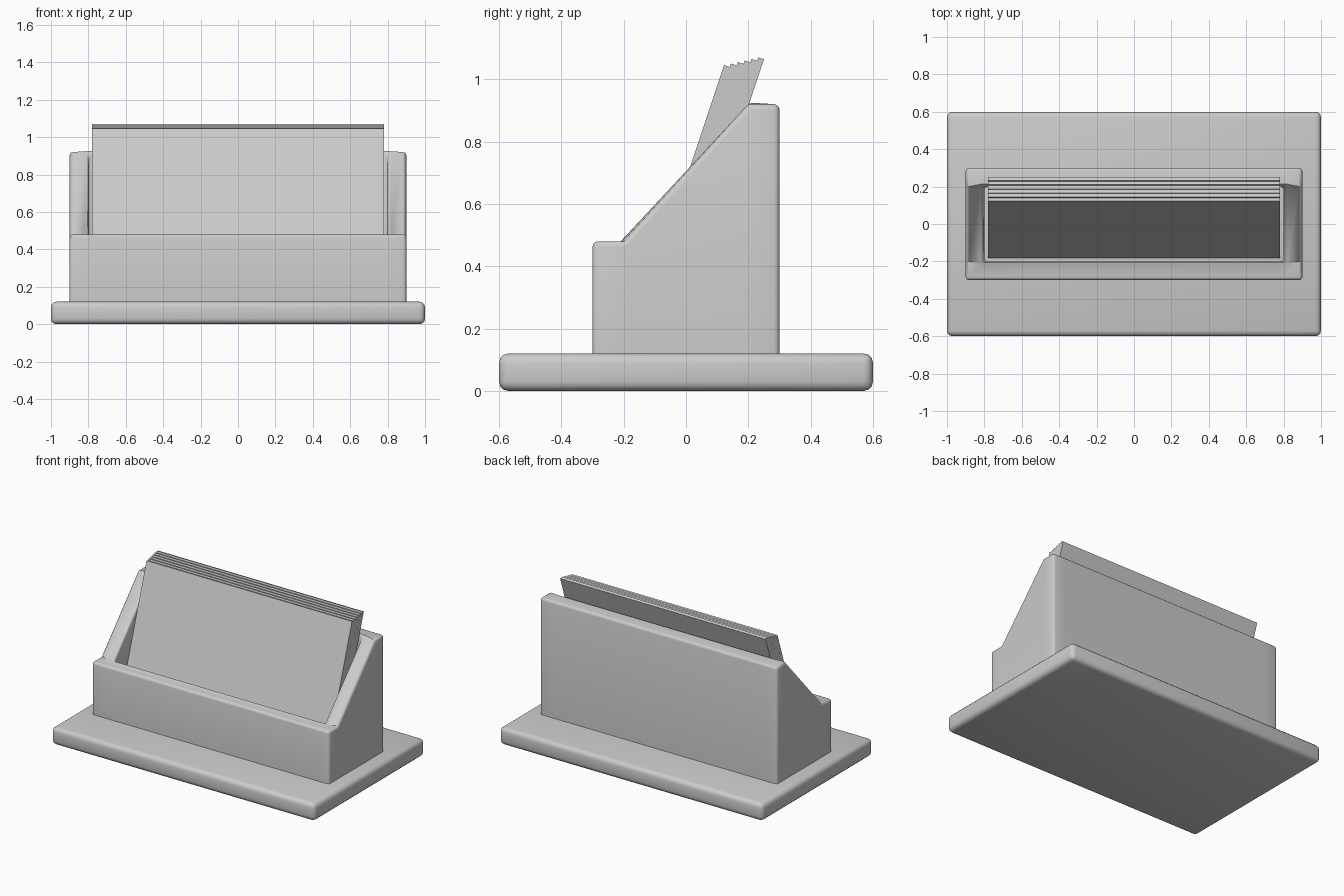
import bpy, bmesh, math
from mathutils import Matrix, Vector

if "Cube" in bpy.data.objects:
    bpy.data.objects.remove(bpy.data.objects["Cube"], do_unlink=True)

grey = bpy.data.materials.new("light_grey")
grey.use_nodes = True
colour = (0.6, 0.6, 0.6, 1)
grey.diffuse_color = colour
grey.node_tree.nodes["Principled BSDF"].inputs["Base Color"].default_value = colour


def finish(bm, name, smooth=False):
    bmesh.ops.recalc_face_normals(bm, faces=bm.faces)
    mesh = bpy.data.meshes.new(name)
    bm.to_mesh(mesh)
    bm.free()
    mesh.materials.append(grey)
    obj = bpy.data.objects.new(name, mesh)
    bpy.context.collection.objects.link(obj)
    if smooth:
        bpy.ops.object.select_all(action="DESELECT")
        obj.select_set(True)
        bpy.context.view_layer.objects.active = obj
        bpy.ops.object.shade_smooth_by_angle(angle=math.radians(35))
    return obj


def box(size, matrix):
    bm = bmesh.new()
    bmesh.ops.create_cube(bm, size=1, matrix=matrix @ Matrix.Diagonal((*size, 1)))
    return bm


def round_edges(bm, edges, radius):
    bmesh.ops.bevel(bm, geom=edges, offset=radius, segments=3, profile=0.5,
                    affect="EDGES", clamp_overlap=True)


# Rounded base slab
bm = box((2, 1.2, 0.12), Matrix.Translation((0, 0, 0.06)))
round_edges(bm, bm.edges[:], 0.03)
finish(bm, "base", smooth=True)

# Open tray: a ring of rim faces, low in front and high behind, pulled down to the base
bm = bmesh.new()
xs = (-0.9, -0.8, 0.8, 0.9)
rim = ((-0.3, 0.48), (-0.2, 0.48), (0.2, 0.92), (0.3, 0.92))
grid = [[bm.verts.new((x, y, z)) for x in xs] for y, z in rim]
for j in range(3):
    for i in range(3):
        if (i, j) != (1, 1):
            bm.faces.new((grid[j][i], grid[j][i + 1], grid[j + 1][i + 1], grid[j + 1][i]))
bottom = 0.09
top_faces = bm.faces[:]
result = bmesh.ops.extrude_face_region(bm, geom=top_faces, use_keep_orig=True)
for v in result["geom"]:
    if isinstance(v, bmesh.types.BMVert):
        v.co.z = bottom
bmesh.ops.recalc_face_normals(bm, faces=bm.faces)
sharp = [e for e in bm.edges if len(e.link_faces) == 2
         and e.calc_face_angle() > math.radians(60)
         and max(v.co.z for v in e.verts) > bottom + 0.01]
round_edges(bm, sharp, 0.018)
finish(bm, "holder_tray", smooth=True)

# Stack of leaning cards, each a little higher than the one before
lean = math.radians(18.4)
length, thickness = 0.96, 0.0192
turn = Matrix.Rotation(-lean, 4, "X")
for i in range(6):
    top_front = Vector((0, 0.122 + 0.022 * i, 1.045 + 0.005 * i))
    centre = top_front + turn @ Vector((0, thickness / 2, -length / 2))
    bm = box((1.56, thickness, length), Matrix.Translation(centre) @ turn)
    finish(bm, f"card_{i + 1}")
